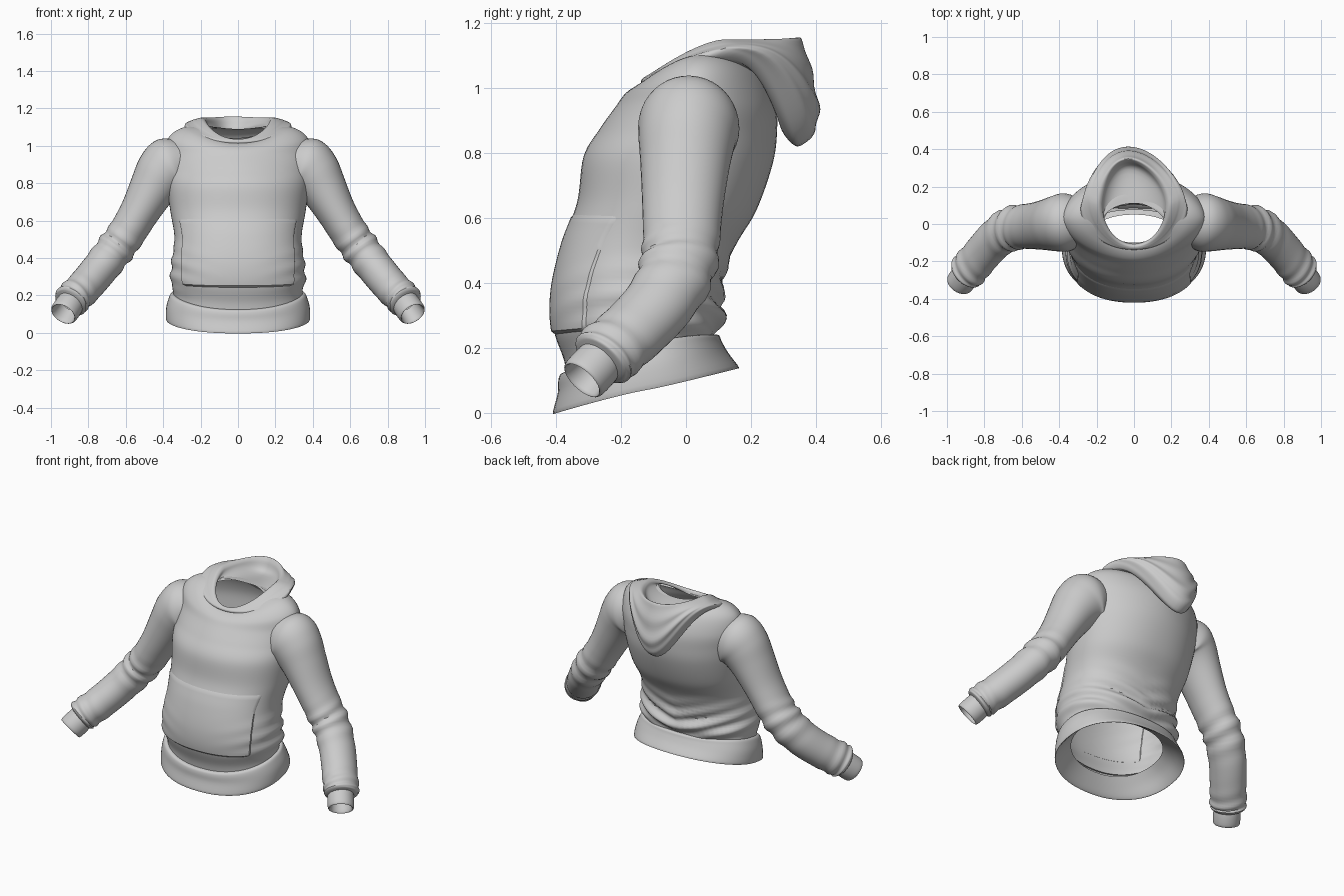
import bpy, bmesh, math
from mathutils import Vector

cube = bpy.data.objects.get("Cube")
if cube:
    bpy.data.objects.remove(cube, do_unlink=True)

GREY = (0.6, 0.6, 0.6, 1)
cloth = bpy.data.materials.new("grey cloth")
cloth.use_nodes = True
cloth.diffuse_color = GREY
bsdf = cloth.node_tree.nodes["Principled BSDF"]
bsdf.inputs["Base Color"].default_value = GREY
bsdf.inputs["Roughness"].default_value = 0.9


def sample(rows, t):
    """Smooth interpolation through rows of numbers, t from 0 to len - 1."""
    i = min(int(t), len(rows) - 2)
    f = t - i
    p = [rows[min(max(i + k, 0), len(rows) - 1)] for k in (-1, 0, 1, 2)]
    return [0.5 * (2 * b + (c - a) * f + (2 * a - 5 * b + 4 * c - d) * f * f
                   + (3 * b - a - 3 * c + d) * f ** 3) for a, b, c, d in zip(*p)]


def bump(v, centre, width):
    return math.exp(-((v - centre) / width) ** 2)


def grid_mesh(name, rows, closed=True):
    """Skin a list of point rows into a smooth surface."""
    bm = bmesh.new()
    vs = [[bm.verts.new(p) for p in row] for row in rows]
    n = len(rows[0])
    for a, b in zip(vs, vs[1:]):
        for j in range(n if closed else n - 1):
            k = (j + 1) % n
            bm.faces.new((a[j], a[k], b[k], b[j]))
    bmesh.ops.recalc_face_normals(bm, faces=bm.faces)
    me = bpy.data.meshes.new(name)
    bm.to_mesh(me)
    bm.free()
    me.materials.append(cloth)
    ob = bpy.data.objects.new(name, me)
    bpy.context.collection.objects.link(ob)
    bpy.ops.object.select_all(action="DESELECT")
    ob.select_set(True)
    bpy.context.view_layer.objects.active = ob
    bpy.ops.object.shade_smooth_by_angle(angle=math.radians(40))


def ring_xy(row, th, power):
    """Plan position on a ring; th = 0 is the back, pi is the front."""
    fy, _, w, _, by, _ = row[:6]
    s, c = math.sin(th), math.cos(th)
    s2 = math.copysign(abs(s) ** power, s)
    c2 = math.copysign(abs(c) ** power, c)
    return w * s2, (fy + by) / 2 + (by - fy) / 2 * c2


def tilted_point(row, th, power=0.9):
    """Ring whose height runs smoothly from front to side to back."""
    _, fz, _, sz, _, bz = row[:6]
    c = math.cos(th)
    z = sz + (bz - fz) / 2 * c + ((fz + bz) / 2 - sz) * c * c
    return Vector((*ring_xy(row, th, power), z))


def angles(n):
    return [2 * math.pi * j / n for j in range(n)]


# Torso rings: front y, front z, half width, side z, back y, back z, corner power
TORSO = [(-.365, .09, .345, .18, .08, .22, .9), (-.375, .16, .345, .22, .095, .25, .9),
         (-.408, .26, .36, .28, .118, .30, .9), (-.41, .38, .355, .38, .11, .37, .9),
         (-.38, .52, .34, .51, .145, .50, .9), (-.335, .65, .36, .64, .215, .62, .92),
         (-.315, .79, .38, .78, .265, .76, .97), (-.265, .875, .388, .87, .28, .86, 1.05),
         (-.215, .945, .392, .955, .275, .95, 1.1), (-.185, .985, .37, 1.045, .235, 1.04, 1.1),
         (-.145, 1.01, .29, 1.095, .18, 1.08, 1.03), (-.10, 1.02, .17, 1.095, .11, 1.09, 1)]


def torso_point(t, th, offset=0.0):
    row = sample(TORSO, t)
    p = tilted_point(row, th, row[6])
    out = Vector((math.sin(th), math.cos(th), 0))
    # Sagging folds round the lower back and sides
    back = 0.5 + 0.5 * math.cos(th)
    fold = 0.013 * math.sin(75 * (p.z - 0.3 * abs(p.x)) + 2 * p.x) * bump(p.z, .33, .11) * back
    return p + out * (fold + offset)


STEPS = 77
grid_mesh("torso", [[torso_point(i * 11 / STEPS, th) for th in angles(72)]
                    for i in range(STEPS + 1)])

# Front pouch pocket, a puffed panel that sags over the waistband
pocket = []
for i in range(25):
    v = i / 24
    half = 0.95 + 0.17 * v
    line = []
    for j in range(41):
        u = j / 20 - 1
        edge = i in (0, 24) or j in (0, 40)
        line.append(torso_point(1.8 + 2.95 * v, math.pi + half * u,
                                -0.004 if edge else 0.004 + 0.005 * (1 - v)))
    pocket.append(line)
grid_mesh("pouch_pocket", pocket, closed=False)

# Flared waistband, folded under and drawn in to a narrower inner edge
HEM = [(-.36, .125, .335, .21, .075, .24), (-.385, .12, .355, .21, .10, .24),
       (-.393, .10, .368, .19, .11, .22), (-.395, .06, .383, .14, .13, .185),
       (-.41, .0, .385, .075, .163, .14), (-.395, .008, .37, .08, .145, .145),
       (-.37, .05, .325, .13, .10, .175), (-.345, .10, .275, .17, .05, .21)]
grid_mesh("waistband", [[tilted_point(sample(HEM, i / 4), th) for th in angles(72)]
                        for i in range(29)])

# Collapsed hood: out from the neck seam, down the back bag, up over the rim and inside
HOOD = [(-.115, 1.015, .25, 1.075, .22, 1.04), (-.128, 1.01, .275, 1.088, .27, .97),
        (-.137, 1.015, .285, 1.10, .295, .87), (-.138, 1.023, .282, 1.117, .345, .82),
        (-.135, 1.028, .27, 1.127, .398, .87), (-.131, 1.032, .25, 1.135, .408, .95),
        (-.127, 1.034, .23, 1.142, .385, 1.06), (-.12, 1.035, .195, 1.15, .355, 1.15),
        (-.112, 1.03, .175, 1.14, .335, 1.14), (-.107, 1.02, .167, 1.12, .29, 1.08),
        (-.10, 1.012, .165, 1.092, .12, 1.09)]


def hood_point(t, th):
    row = sample(HOOD, t)
    _, fz, _, sz, _, bz = row
    x, y = ring_xy(row, th, 1.0)
    c = math.cos(th)
    # V-shaped drop at the throat and a sharper one down the back
    z = sz + (bz - sz) * c ** 3 if c > 0 else sz + (fz - sz) * (-c) ** 1.5
    c = max(0, c)
    x = x * (1 - 0.15 * c) - 0.03 * c * c              # pointed, slightly off centre
    crease = 0.005 * math.sin(5.5 * t) * bump(t, 5, 2) * c
    return Vector((x + math.sin(th) * crease, y + math.cos(th) * crease, z))


grid_mesh("hood", [[hood_point(i / 6, th) for th in angles(72)] for i in range(61)])

# Sleeve stations: x, y, z, radius front to back, radius across
SLEEVE = [(.30, .015, .905, .13, .13), (.36, .01, .885, .155, .163),
          (.408, .003, .845, .15, .148), (.46, -.003, .765, .138, .125),
          (.53, -.01, .64, .125, .105), (.60, -.015, .525, .118, .1),
          (.67, -.03, .43, .115, .1), (.75, -.09, .328, .108, .097),
          (.825, -.175, .24, .104, .095), (.88, -.24, .185, .104, .093),
          (.898, -.262, .163, .096, .09), (.905, -.27, .155, .06, .06)]
CUFF = [(.885, -.25, .175, .07, .07), (.905, -.28, .142, .076, .075),
        (.931, -.315, .105, .074, .074), (.930, -.314, .107, .062, .062),
        (.895, -.265, .16, .055, .055)]
CUFF_AXIS = Vector((.43, -.62, -.67))


def tube(name, stations, per, side, folds=False, axis=None):
    rows = []
    last = len(stations) - 1
    for i in range(last * per + 1):
        t = i / per
        x, y, z, ru, rv = sample(stations, t)
        a, b = sample(stations, max(t - .5, 0)), sample(stations, min(t + .5, last))
        d = (axis or Vector(b[:3]) - Vector(a[:3])).normalized()
        u = (Vector((0, 1, 0)) - d * d.y).normalized()
        v = d.cross(u)
        ring = []
        for th in angles(40):
            k = 1
            if folds:                                   # elbow and wrist creases
                k += 0.07 * math.sin(9 * t + 2 * math.cos(th)) * bump(t, 5.8, .7)
                k += 0.05 * math.sin(8 * t + 2 * math.sin(th + 1)) * bump(t, 9, .8)
            p = Vector((x, y, z)) + (u * ru * math.cos(th) + v * rv * math.sin(th)) * k
            ring.append((p.x * side, p.y, p.z))
        rows.append(ring)
    grid_mesh(name, rows)


for label, side in (("left", 1), ("right", -1)):
    tube(label + "_sleeve", SLEEVE, 7, side, folds=True)
    tube(label + "_cuff", CUFF, 4, side, axis=CUFF_AXIS)
